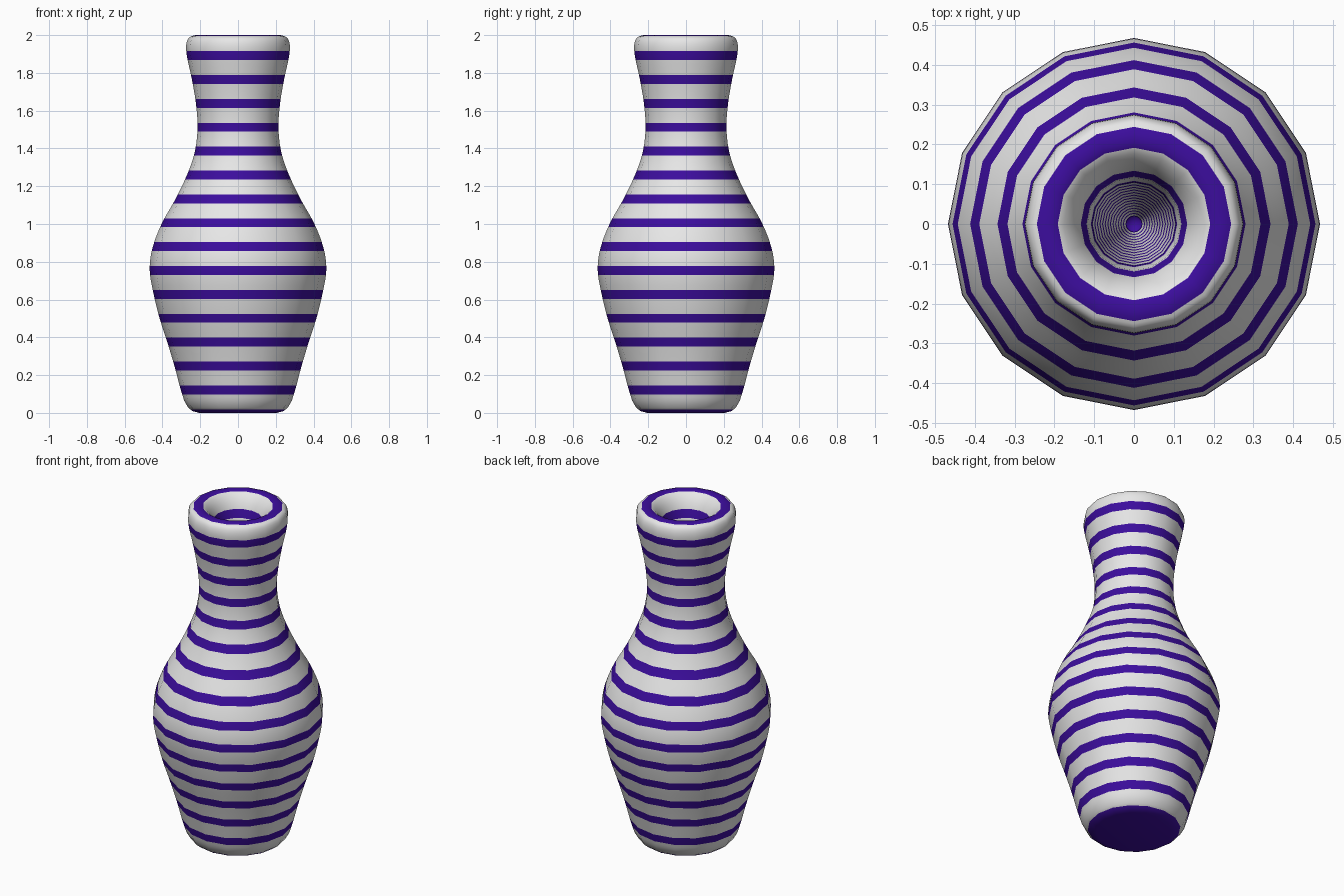
import bpy, bmesh, math

if "Cube" in bpy.data.objects:
    bpy.data.objects.remove(bpy.data.objects["Cube"])

SIDES = 16
STEP, OFFSET, HALF = 0.1264, -0.0045, 0.0235   # stripe spacing, first centre, half width


def material(name, rgb):
    m = bpy.data.materials.new(name)
    m.diffuse_color = (*rgb, 1)
    m.use_nodes = True
    m.node_tree.nodes["Principled BSDF"].inputs["Base Color"].default_value = m.diffuse_color
    return m


def smooth_curve(pts, n=3):
    """Catmull-Rom through profile points."""
    out = []
    for i in range(len(pts) - 1):
        p0, p1 = pts[max(i - 1, 0)], pts[i]
        p2, p3 = pts[i + 1], pts[min(i + 2, len(pts) - 1)]
        for k in range(n):
            t = k / n
            out.append(tuple(0.5 * (2 * b + (c - a) * t + (2 * a - 5 * b + 4 * c - d) * t * t
                                    + (3 * b - a - 3 * c + d) * t ** 3)
                             for a, b, c, d in zip(p0, p1, p2, p3)))
    return out + [pts[-1]]


# Profile (radius, height): foot, body, neck and rolled lip
foot = [(0, 0), (0.205, 0), (0.24, 0.009), (0.264, 0.028)]
wall = [(0.285, 0.065), (0.308, 0.14), (0.337, 0.25), (0.376, 0.38), (0.415, 0.5),
        (0.447, 0.63), (0.468, 0.76), (0.451, 0.88), (0.4, 1.01), (0.332, 1.13),
        (0.27, 1.26), (0.229, 1.38), (0.214, 1.51), (0.223, 1.64), (0.245, 1.77),
        (0.269, 1.88), (0.275, 1.94), (0.265, 1.98), (0.243, 1.995), (0.215, 2.0),
        (0.187, 1.992), (0.158, 1.962), (0.135, 1.918), (0.117, 1.86)]
# Narrowing hollow inside
hollow = [(0.105, 1.76), (0.02, 0.12), (0, 0.1)]
profile = foot + smooth_curve(wall) + hollow

# Turn the profile into a vase
bm = bmesh.new()
rings = []
for r, z in profile:
    if r == 0:
        rings.append([bm.verts.new((0, 0, z))] * SIDES)
    else:
        rings.append([bm.verts.new((r * math.cos(2 * math.pi * i / SIDES),
                                    r * math.sin(2 * math.pi * i / SIDES), z))
                      for i in range(SIDES)])
for a, b in zip(rings, rings[1:]):
    for i in range(SIDES):
        j = (i + 1) % SIDES
        bm.faces.new(list(dict.fromkeys((a[i], a[j], b[j], b[i]))))

# Cut the stripe edges
for k in range(17):
    for s in (-HALF, HALF):
        z = OFFSET + k * STEP + s
        if 0 < z < 2:
            bmesh.ops.bisect_plane(bm, geom=bm.verts[:] + bm.edges[:] + bm.faces[:],
                                   dist=1e-5, plane_co=(0, 0, z), plane_no=(0, 0, 1))

# Colour the stripes by height
for f in bm.faces:
    zs = [v.co.z for v in f.verts]
    u = ((min(zs) + max(zs)) / 2 - OFFSET) / STEP
    f.material_index = int(abs(u - round(u)) * STEP < HALF)
bmesh.ops.recalc_face_normals(bm, faces=bm.faces[:])

mesh = bpy.data.meshes.new("vase")
bm.to_mesh(mesh)
bm.free()
mesh.materials.append(material("white glaze", (0.8, 0.8, 0.8)))
mesh.materials.append(material("purple stripe", (0.045, 0.004, 0.34)))
vase = bpy.data.objects.new("vase", mesh)
bpy.context.collection.objects.link(vase)
bpy.context.view_layer.objects.active = vase
vase.select_set(True)
bpy.ops.object.shade_smooth_by_angle(angle=math.radians(40))
